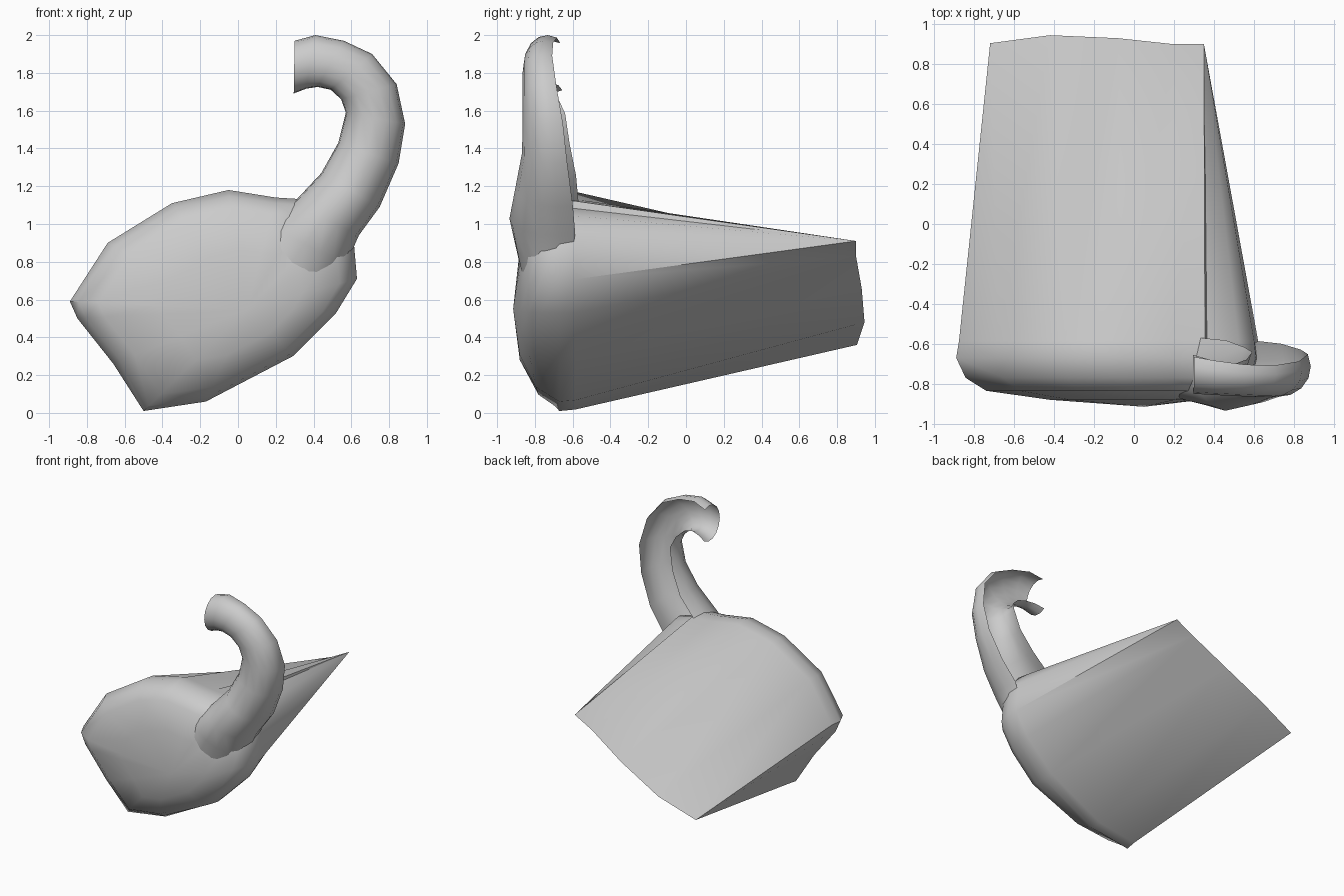
import bpy, math
from mathutils import Vector

cube = bpy.data.objects.get("Cube")
if cube:
    bpy.data.objects.remove(cube)

grey = bpy.data.materials.new("plain_grey")
grey.use_nodes = True
COLOUR = (0.6, 0.6, 0.6, 1)
grey.diffuse_color = COLOUR
grey.node_tree.nodes["Principled BSDF"].inputs["Base Color"].default_value = COLOUR


def build(name, verts, faces, angle):
    mesh = bpy.data.meshes.new(name)
    mesh.from_pydata(verts, [], faces)
    mesh.materials.append(grey)
    obj = bpy.data.objects.new(name, mesh)
    bpy.context.collection.objects.link(obj)
    bpy.ops.object.select_all(action="DESELECT")
    obj.select_set(True)
    bpy.context.view_layer.objects.active = obj
    bpy.ops.object.shade_smooth_by_angle(angle=math.radians(angle))


# Body outline (x, z), clockwise from the right-hand corner, stepped at the horn root
outline = [(-.89, .59), (-.69, .90), (-.35, 1.11), (-.05, 1.18), (.2, 1.14),
           (.36, 1.13), (.37, 1.09), (.53, 1.05), (.61, .94), (.63, .71),
           (.52, .53), (.29, .30), (-.17, .06), (-.5, .01), (-.66, .26), (-.85, .5)]
n = len(outline)
CX, CZ = .05, .55


def ring(scale, y):
    points = []
    for x, z in outline:
        p = Vector((CX + (x - CX) * scale, y, CZ + (z - CZ) * scale))
        if y < -.7:
            # The low corner slopes back
            p.y += .35 * max(0, .25 - p.z)
        points.append(p)
    return points


# Domed front: rings from the rear rim to the centre
verts, faces = [], []
rings = [(.985, -.585), (1, -.67), (.95, -.77), (.84, -.835), (.5, -.88)]
for scale, y in rings:
    verts += ring(scale, y)
for r in range(len(rings) - 1):
    for i in range(n):
        j = (i + 1) % n
        faces.append((r * n + i, r * n + j, (r + 1) * n + j, (r + 1) * n + i))
last = (len(rings) - 1) * n
centre = len(verts)
verts.append((CX, -.915, CZ))
faces += [(last + i, last + (i + 1) % n, centre) for i in range(n)]

# Tapering sides: the rim narrows to a single slanted back edge
back = [(-.72, .905, .36), (-.42, .945, .48), (-.08, .93, .66),
        (.2, .9, .83), (.35, .9, .91)]
target = [0, 1, 2, 3, 4, 4, 4, 4, 4, 3, 3, 2, 1, 0, 0, 0]
base = len(verts)
verts += back
for i in range(n):
    j = (i + 1) % n
    a, b = base + target[i], base + target[j]
    faces.append((j, i, a))
    if a != b:
        faces.append((j, a, b))
build("tapered_body", verts, faces, 45)

# Curled horn: stations of (inner x, z), (outer x, z), middle y, depth
stations = [((.02, .84), (.46, .57), -.72, .14),
            ((.15, 1.0), (.57, .78), -.70, .205),
            ((.29, 1.11), (.64, .94), -.69, .245),
            ((.44, 1.27), (.75, 1.09), -.69, .215),
            ((.53, 1.43), (.85, 1.32), -.70, .168),
            ((.57, 1.59), (.885, 1.53), -.715, .15),
            ((.545, 1.66), (.84, 1.74), -.74, .125),
            ((.49, 1.71), (.71, 1.90), -.755, .11),
            ((.42, 1.725), (.56, 1.97), -.75, .11),
            ((.36, 1.715), (.41, 2.0), -.735, .12),
            ((.295, 1.69), (.30, 1.97), -.72, .13)]
SIDES = 10
verts, faces = [], []
for (ix, iz), (ox, oz), y, depth in stations:
    for k in range(SIDES + 1):
        # Open channel facing the back
        t = math.radians(-25 + 235 * k / SIDES)
        s = (1 + math.cos(t)) / 2
        verts.append((ix + (ox - ix) * s, y - depth * math.sin(t), iz + (oz - iz) * s))
row = SIDES + 1
for r in range(len(stations) - 1):
    for k in range(SIDES):
        a = r * row + k
        faces.append((a, a + row, a + row + 1, a + 1))
build("curled_horn", verts, faces, 60)
